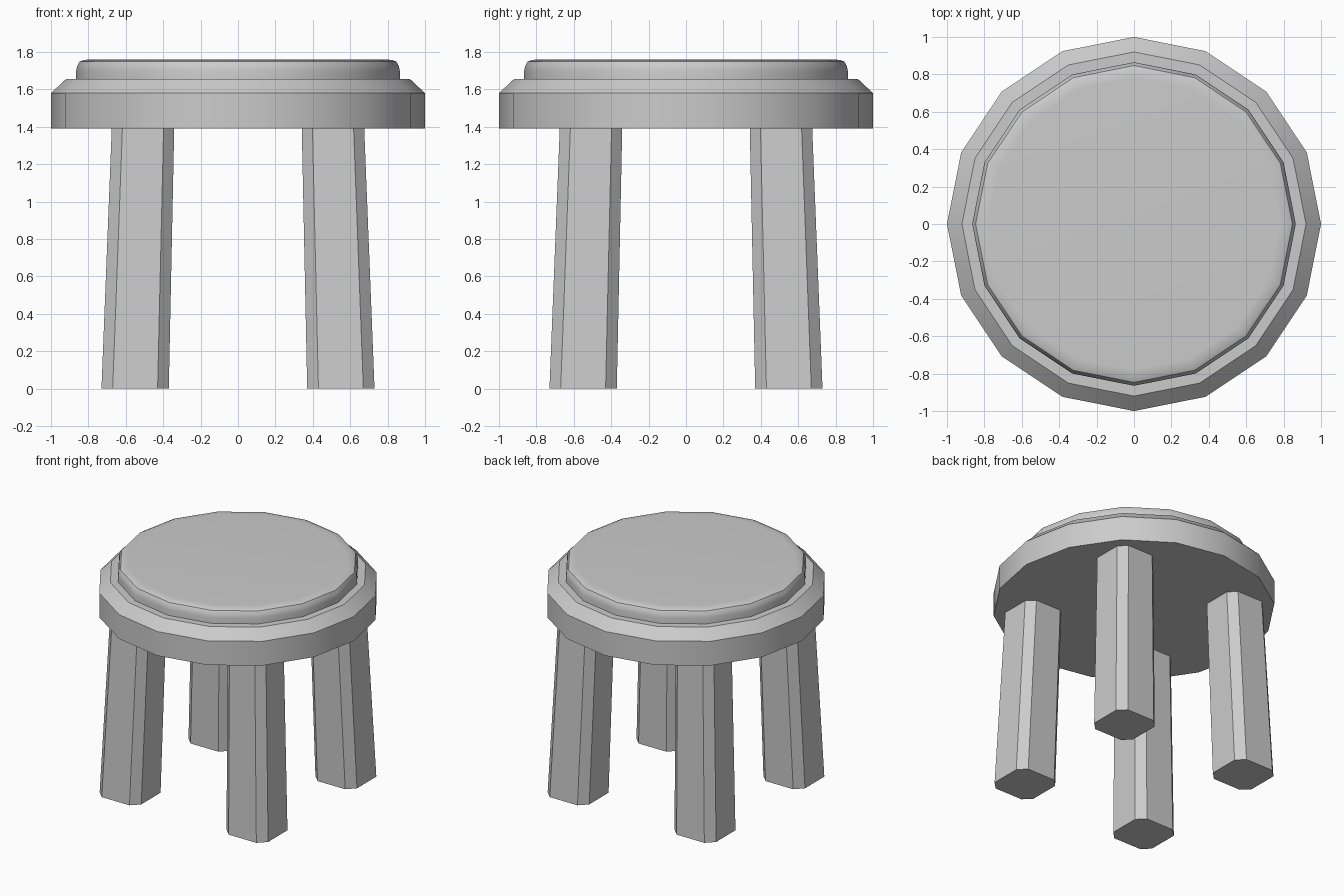
import bpy, bmesh, math

if "Cube" in bpy.data.objects:
    bpy.data.objects.remove(bpy.data.objects["Cube"])


def make_object(name, rings, smooth):
    """Skin a stack of equal-length rings and cap both ends."""
    bm = bmesh.new()
    loops = [[bm.verts.new(p) for p in ring] for ring in rings]
    n = len(loops[0])
    for a, b in zip(loops, loops[1:]):
        for i in range(n):
            j = (i + 1) % n
            bm.faces.new((a[i], a[j], b[j], b[i]))
    bm.faces.new(loops[0][::-1])
    bm.faces.new(loops[-1])
    bmesh.ops.recalc_face_normals(bm, faces=bm.faces)
    mesh = bpy.data.meshes.new(name)
    bm.to_mesh(mesh)
    bm.free()
    obj = bpy.data.objects.new(name, mesh)
    bpy.context.collection.objects.link(obj)
    if smooth:
        bpy.ops.object.select_all(action='DESELECT')
        obj.select_set(True)
        bpy.context.view_layer.objects.active = obj
        bpy.ops.object.shade_smooth_by_angle(angle=math.radians(30))
    return obj


def lathe(name, profile, sides=16):
    step = math.tau / sides
    rings = [[(r * math.cos(i * step), r * math.sin(i * step), z)
              for i in range(sides)] for r, z in profile]
    return make_object(name, rings, True)


def chamfered_square(cx, cy, half, cut, z):
    k = half - cut
    pts = [(half, -k), (half, k), (k, half), (-k, half),
           (-half, k), (-half, -k), (-k, -half), (k, -half)]
    return [(cx + x, cy + y, z) for x, y in pts]


# Seat: a sixteen-sided slab with a chamfered upper rim
lathe("seat", [(1.0, 1.39), (1.0, 1.58), (0.92, 1.655)])

# Cushion: thin pad with a softly rounded edge
lathe("cushion", [(0.865, 1.63), (0.865, 1.70), (0.86, 1.725),
                  (0.847, 1.748), (0.825, 1.758), (0.78, 1.76)])

# Four splayed, tapered legs with chamfered corners
for sy, depth in ((-1, "front"), (1, "back")):
    for sx, side in ((-1, "left"), (1, "right")):
        make_object(f"{depth}_{side}_leg", [
            chamfered_square(sx * 0.55, sy * 0.55, 0.18, 0.06, 0.0),
            chamfered_square(sx * 0.508, sy * 0.508, 0.167, 0.057, 1.39),
        ], False)
